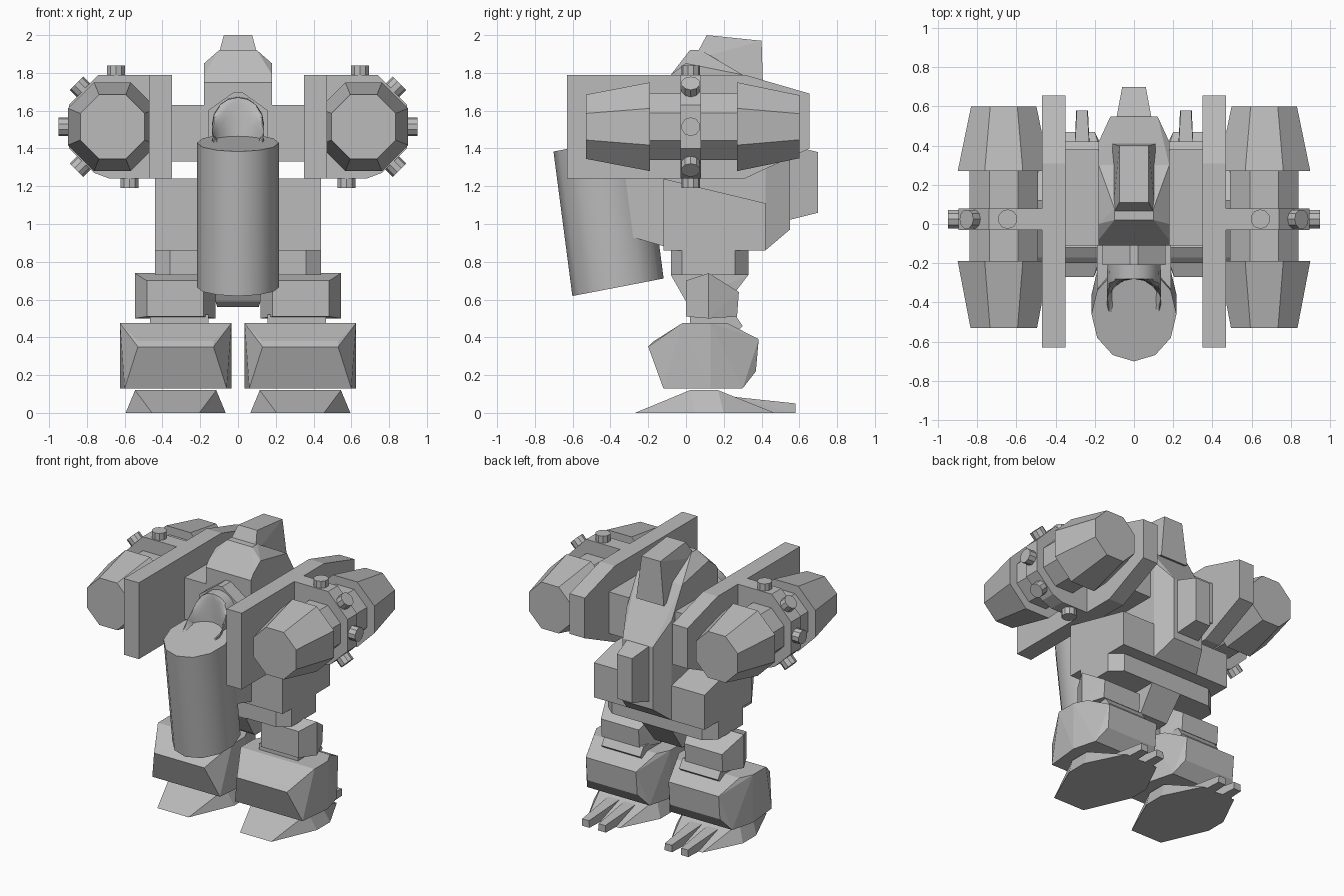
import bpy, bmesh, math
from mathutils import Vector, Matrix

if "Cube" in bpy.data.objects:
    bpy.data.objects.remove(bpy.data.objects["Cube"])

grey = bpy.data.materials.new("plain grey")
grey.diffuse_color = (0.5, 0.5, 0.5, 1)
grey.use_nodes = True
grey.node_tree.nodes["Principled BSDF"].inputs["Base Color"].default_value = grey.diffuse_color


def add_object(name, bm):
    bmesh.ops.recalc_face_normals(bm, faces=bm.faces)
    mesh = bpy.data.meshes.new(name)
    bm.to_mesh(mesh)
    bm.free()
    mesh.materials.append(grey)
    ob = bpy.data.objects.new(name, mesh)
    bpy.context.collection.objects.link(ob)
    return ob


def hull(name, points):
    """Faceted solid around a handful of points."""
    bm = bmesh.new()
    for p in points:
        bm.verts.new(p)
    res = bmesh.ops.convex_hull(bm, input=bm.verts)
    loose = [v for v in bm.verts if not v.link_faces]
    bmesh.ops.delete(bm, geom=loose, context='VERTS')
    bmesh.ops.dissolve_limit(bm, angle_limit=0.01, verts=bm.verts, edges=bm.edges)
    return add_object(name, bm)


def block(name, rows, cx=0):
    """Rows are (y, z, half width) around the plane x = cx."""
    return hull(name, [(cx + s * w, y, z) for y, z, w in rows for s in (-1, 1)])


def box(name, y0, y1, z0, z1, w, cx=0):
    return block(name, [(y, z, w) for y in (y0, y1) for z in (z0, z1)], cx)


def octagon(cx, cz, y, r):
    k = r / math.cos(math.pi / 8)
    return [(cx + k * math.cos(a), y, cz + k * math.sin(a))
            for a in (math.pi / 8 + i * math.pi / 4 for i in range(8))]


def tube(name, rings, sides):
    """Rings are (centre y, centre z, tilt, x radius, depth radius)."""
    bm = bmesh.new()
    loops = []
    for y, z, tilt, rx, ry in rings:
        rot = Matrix.Rotation(tilt, 3, 'X')
        loops.append([bm.verts.new(Vector((0, y, z)) + rot @ Vector(
            (rx * math.cos(2 * math.pi * i / sides), ry * math.sin(2 * math.pi * i / sides), 0)))
            for i in range(sides)])
    for a, b in zip(loops, loops[1:]):
        for i in range(sides):
            j = (i + 1) % sides
            bm.faces.new((a[i], a[j], b[j], b[i]))
    bm.faces.new(loops[0])
    bm.faces.new(loops[-1])
    ob = add_object(name, bm)
    bpy.context.view_layer.objects.active = ob
    ob.select_set(True)
    bpy.ops.object.shade_smooth_by_angle(angle=math.radians(35))
    ob.select_set(False)


# Central body
block("torso", [(-.11, .86, .18), (-.11, 1.75, .18), (-.08, 1.79, .18), (.0, 1.85, .18),
                (.02, 1.92, .1), (.08, 1.92, .1), (.30, 1.79, .18), (.42, 1.58, .18),
                (.42, .86, .18), (.55, .97, .12), (.55, 1.42, .12)])
block("top_fin", [(.04, 1.87, .11), (.11, 2.0, .075), (.40, 1.97, .075),
                  (.41, 1.66, .11), (.10, 1.78, .11)])
block("chest_pack", [(.54, 1.02, .09), (.54, 1.42, .09), (.70, 1.06, .06), (.70, 1.38, .06)])
box("shoulder_bar", -.11, .38, 1.33, 1.63, .36)
block("waist", [(-.12, .86, .44), (-.12, 1.24, .44), (.42, 1.11, .44), (.42, .86, .44)])
block("pelvis", [(y, z, w) for z in (.73, .86)
                 for y, w in ((-.08, .36), (-.02, .44), (.26, .44), (.33, .36))])
block("crotch", [(-.08, .73, .12), (.33, .73, .12), (.0, .59, .12), (.04, .56, .11), (.2, .56, .11)])

# Tank with its bent pipe
block("tank_mount", [(-.11, .88, .19), (-.11, 1.40, .19), (-.32, .94, .19), (-.36, 1.40, .19)])
tube("tank", [(-.36, .665, .19, .217, .246), (-.46, 1.43, .19, .217, .246)], 12)
block("pipe_collar", [(y, z, w) for y in (-.10, -.21)
                      for z, w in ((1.43, .16), (1.60, .16), (1.70, .02))])
bend = [(-.18, 1.53, math.pi / 2, .135, .145)]
for i in range(7):
    t = i / 6 * math.pi / 2
    bend.append((-.28 - .14 * math.sin(t), 1.39 + .14 * math.cos(t),
                 math.pi / 2 - t, .138, .14))
tube("pipe", bend, 16)

for s, side in ((1, "right"), (-1, "left")):
    # Leg
    cx = .33 * s
    block(side + "_foot", [(-.27, 0, .125), (.05, 0, .265), (.2, 0, .265), (.47, 0, .13),
                           (.02, .12, .215), (.17, .12, .215)], cx)
    for tx in (.265, .395):
        block(side + "_toe", [(.25, .085, .045), (.25, 0, .045), (.58, .05, .027), (.58, 0, .03)], tx * s)
    block(side + "_boot", [(-.02, .475, .295), (.13, .475, .295), (.13, .13, .295), (.22, .475, .25),
                           (-.2, .35, .2), (-.17, .38, .2), (-.12, .13, .27),
                           (.385, .39, .2), (.37, .22, .2), (.30, .13, .25)], cx)
    block(side + "_ankle", [(.02, .42, .155), (.02, .52, .155), (.26, .52, .155),
                            (.30, .46, .155), (.26, .42, .155)], .31 * s)
    block(side + "_thigh", [(0, .70, .15), (0, .51, .15), (.12, .74, .213), (.12, .50, .213),
                            (.28, .64, .15), (.27, .51, .15)], .333 * s)
    # Shoulder plate
    block(side + "_plate", [(-.63, 1.79, .06), (-.63, 1.24, .06), (.31, 1.79, .06),
                            (.655, 1.69, .06), (.655, 1.40, .06), (.31, 1.24, .06)], .41 * s)
    # Eight-sided pod
    px, pz = .665 * s, 1.515
    for name, y0, r0, y1, r1 in (("core", -.22, .175, .30, .175),
                                 ("front_cap", -.53, .17, -.19, .235),
                                 ("rear_cap", .27, .235, .60, .167)):
        hull(side + "_pod_" + name, octagon(px, pz, y0, r0) + octagon(px, pz, y1, r1))
    # Band round the pod with its knobs
    band = ((.46, 1.79), (.74, 1.79), (.895, 1.63), (.895, 1.40), (.76, 1.27), (.68, 1.24), (.46, 1.24))
    hull(side + "_band", [(x * s, y, z) for x, z in band for y in (-.03, .08)])
    for x, z, deg in ((.645, 1.79, 90), (.82, 1.71, 45), (.90, 1.515, 0), (.82, 1.32, -45), (.575, 1.24, -90)):
        d = Vector((s * math.cos(math.radians(deg)), 0, math.sin(math.radians(deg))))
        m = Matrix.Translation((x * s, .025, z)) @ d.to_track_quat('Z', 'Y').to_matrix().to_4x4()
        bm = bmesh.new()
        bmesh.ops.create_cone(bm, cap_ends=True, segments=10, radius1=.05, radius2=.05, depth=.1, matrix=m)
        add_object(side + "_knob", bm)
